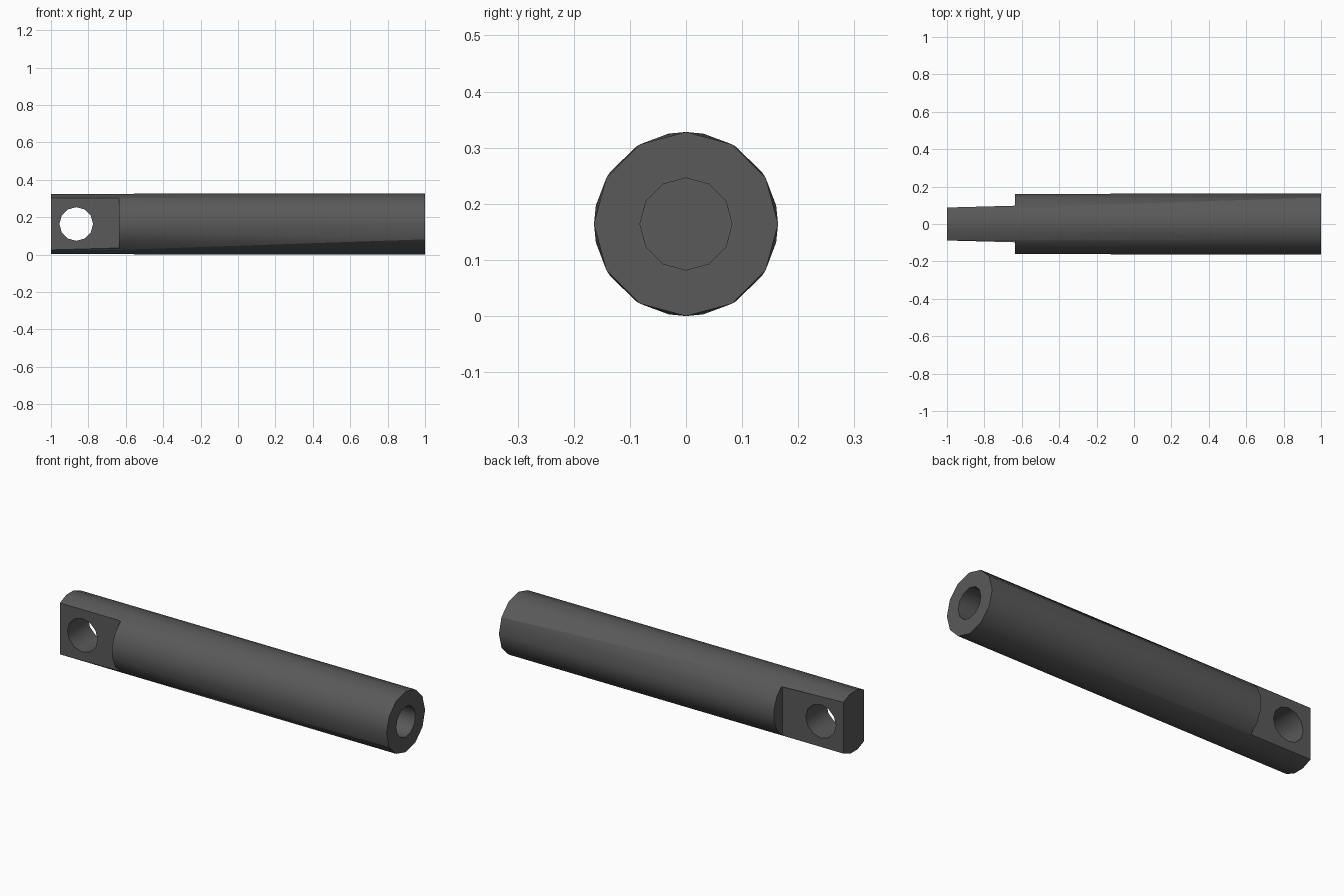
import bpy, bmesh
from math import sin, cos, asin, pi, radians, degrees

cube = bpy.data.objects.get("Cube")
if cube:
    bpy.data.objects.remove(cube)

R = 0.164            # rod radius, also the height of its axis
END, SHOULDER, TIP = 1.0, -0.637, -1.0
TANG = 0.088         # half thickness of the flattened end
BORE_R, BORE_END = 0.082, 0.45
EYE_X, EYE_R = -0.865, 0.09
SIDES = 12

bm = bmesh.new()


def around(x, angle, r=R):
    """Vertex at an angle around the rod axis."""
    return bm.verts.new((x, r * cos(angle), R + r * sin(angle)))


def ring(x, r):
    return [around(x, -pi / 3 + 2 * pi * k / SIDES, r) for k in range(SIDES)]


def band(a, b):
    n = len(a)
    for i in range(n):
        j = (i + 1) % n
        bm.faces.new((a[i], a[j], b[j], b[i]))


def arc(x, start, stop, steps):
    angles = [start + (stop - start) * i / steps for i in range(steps + 1)]
    return [(a, around(x, a)) for a in angles]


# Outline of the flattened end: wide arcs at the shoulder, narrow ones at the tip
c = pi / 2 - asin(TANG / R)
back = arc(SHOULDER, -c, c, 5)
top = arc(TIP, c, pi - c, 3)
front = arc(SHOULDER, pi - c, pi + c, 5)
bottom = arc(TIP, pi + c, 2 * pi - c, 3)
chain = back + top + front + bottom
chain.append((2 * pi - c, chain[0][1]))

# Round skin, joining that outline to the far end
rim = ring(END, R)
far = [(-pi / 3 + 2 * pi * k / SIDES, rim[k % SIDES]) for k in range(SIDES + 1)]
i = j = 0
while i < len(chain) - 1 or j < SIDES:
    if j == SIDES or (i < len(chain) - 1 and chain[i + 1][0] <= far[j + 1][0]):
        bm.faces.new((chain[i][1], chain[i + 1][1], far[j][1]))
        i += 1
    else:
        bm.faces.new((chain[i][1], far[j + 1][1], far[j][1]))
        j += 1

# Far end face and blind bore
mouth, floor = ring(END, BORE_R), ring(BORE_END, BORE_R)
band(rim, mouth)
band(mouth, floor)
bm.faces.new(floor)

# Tip face
bm.faces.new([v for _, v in top + bottom])

# Shoulders: each arc is closed by a straight step down to the flat
for side in (back, front):
    bm.faces.new([v for _, v in side])


# Flats with the cross hole through them
def eye_ring(y):
    return [bm.verts.new((EYE_X + EYE_R * cos(2 * pi * k / SIDES), y,
                          R + EYE_R * sin(2 * pi * k / SIDES)))
            for k in range(SIDES)]


eyes = [eye_ring(TANG), eye_ring(-TANG)]
band(*eyes)
plates = [(back[0][1], back[-1][1], top[0][1], bottom[-1][1]),
          (front[0][1], front[-1][1], bottom[0][1], top[-1][1])]
for plate, eye in zip(plates, eyes):
    edges = []
    for loop in (plate, eye):
        for a, b in zip(loop, loop[1:] + loop[:1]):
            edges.append(bm.edges.get((a, b)) or bm.edges.new((a, b)))
    bmesh.ops.triangle_fill(bm, edges=edges, use_beauty=True)

bmesh.ops.recalc_face_normals(bm, faces=bm.faces[:])
mesh = bpy.data.meshes.new("rod")
bm.to_mesh(mesh)
bm.free()
rod = bpy.data.objects.new("rod", mesh)
bpy.context.collection.objects.link(rod)

# Dark grey steel
mat = bpy.data.materials.new("dark grey steel")
mat.use_nodes = True
colour = (0.1, 0.1, 0.1, 1)
mat.diffuse_color = colour
mat.node_tree.nodes["Principled BSDF"].inputs["Base Color"].default_value = colour
mesh.materials.append(mat)

for ob in bpy.context.selected_objects:
    ob.select_set(False)
rod.select_set(True)
bpy.context.view_layer.objects.active = rod
bpy.ops.object.shade_smooth_by_angle(angle=radians(40))
